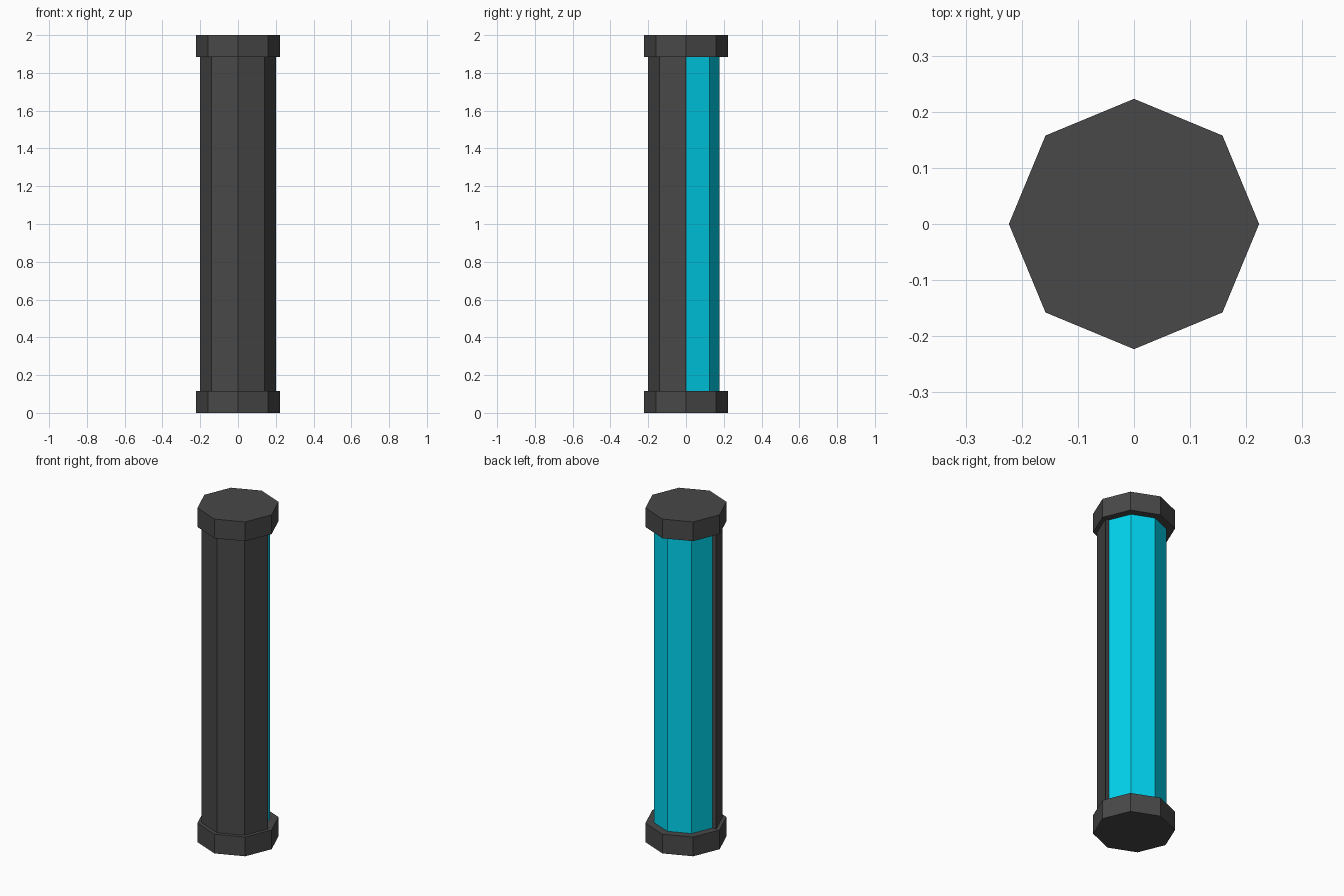
import bpy, bmesh
from math import cos, sin, pi

if "Cube" in bpy.data.objects:
    bpy.data.objects.remove(bpy.data.objects["Cube"])

SIDES = 8
CAP_R, SHELL_R, CORE_R = 0.223, 0.2, 0.177
CAP_H, HEIGHT = 0.115, 2.0


def material(name, color):
    mat = bpy.data.materials.new(name)
    mat.diffuse_color = color
    mat.use_nodes = True
    mat.node_tree.nodes["Principled BSDF"].inputs["Base Color"].default_value = mat.diffuse_color
    return mat


def arc(radius, start, end):
    """Octagon corners from index start to end, inclusive."""
    return [(radius * cos(2 * pi * i / SIDES), radius * sin(2 * pi * i / SIDES))
            for i in range(start, end + 1)]


def prism(name, outline, z0, z1, mat):
    """Extrude a flat outline upwards into a closed solid."""
    bm = bmesh.new()
    base = bm.faces.new([bm.verts.new((x, y, z0)) for x, y in outline])
    top = bmesh.ops.extrude_face_region(bm, geom=[base], use_keep_orig=True)
    verts = [v for v in top["geom"] if isinstance(v, bmesh.types.BMVert)]
    bmesh.ops.translate(bm, verts=verts, vec=(0, 0, z1 - z0))
    bmesh.ops.recalc_face_normals(bm, faces=bm.faces)
    mesh = bpy.data.meshes.new(name)
    bm.to_mesh(mesh)
    bm.free()
    mesh.materials.append(mat)
    obj = bpy.data.objects.new(name, mesh)
    bpy.context.collection.objects.link(obj)
    return obj


dark = material("dark_casing", (0.065, 0.065, 0.065, 1))
cyan = material("cyan_glow", (0.0, 0.65, 0.85, 1))

# End caps
prism("bottom_cap", arc(CAP_R, 0, SIDES - 1), 0, CAP_H, dark)
prism("top_cap", arc(CAP_R, 0, SIDES - 1), HEIGHT - CAP_H, HEIGHT, dark)

# Glowing tube between the caps
prism("light_tube", arc(CORE_R, 0, SIDES - 1), CAP_H, HEIGHT - CAP_H, cyan)

# Half shell wrapped around the front of the tube
half_ring = arc(SHELL_R, SIDES // 2, SIDES) + arc(CORE_R - 0.004, SIDES // 2, SIDES)[::-1]
prism("front_shell", half_ring, CAP_H, HEIGHT - CAP_H, dark)
